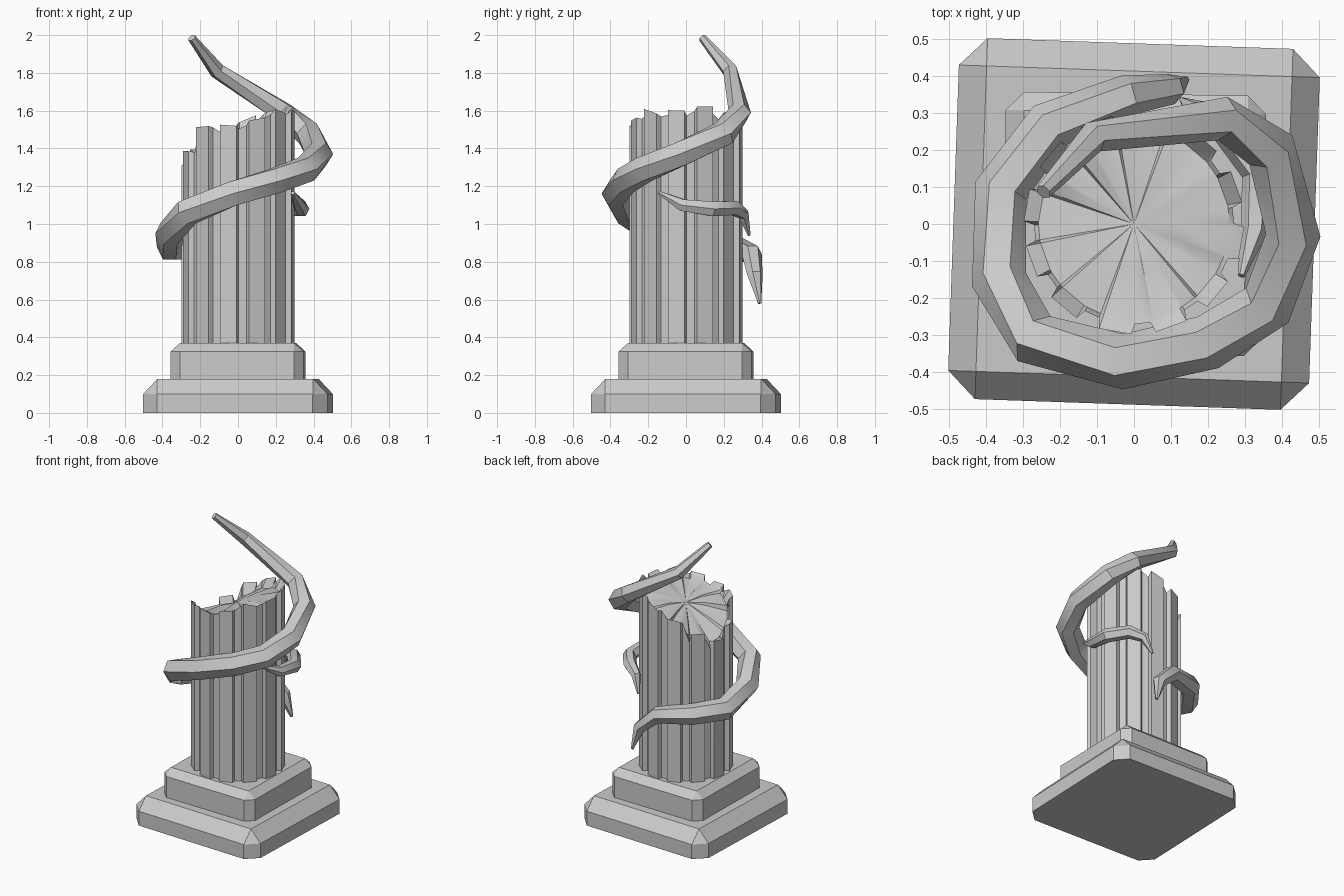
import bpy, bmesh, math, random
from mathutils import Vector

if "Cube" in bpy.data.objects:
    bpy.data.objects.remove(bpy.data.objects["Cube"])

random.seed(4)


def finish(name, bm, smooth=False):
    bmesh.ops.recalc_face_normals(bm, faces=bm.faces)
    me = bpy.data.meshes.new(name)
    bm.to_mesh(me)
    bm.free()
    ob = bpy.data.objects.new(name, me)
    bpy.context.collection.objects.link(ob)
    if smooth:
        bpy.ops.object.select_all(action='DESELECT')
        ob.select_set(True)
        bpy.context.view_layer.objects.active = ob
        bpy.ops.object.shade_smooth_by_angle(angle=math.radians(35))
    return ob


def bridge(bm, a, b):
    n = len(a)
    return [bm.faces.new((a[i], a[(i + 1) % n], b[(i + 1) % n], b[i])) for i in range(n)]


def plinth(name, half, cut, z0, z1, z2, turn):
    """Square block with chamfered corners and a chamfered top edge."""
    bm = bmesh.new()
    c, s = math.cos(turn), math.sin(turn)
    inner = half - cut

    def v(x, y, z):
        return bm.verts.new((x * c - y * s, x * s + y * c, z))
    octo = [(half, -inner), (half, inner), (inner, half), (-inner, half),
            (-half, inner), (-half, -inner), (-inner, -half), (inner, -half)]
    low = [v(x, y, z0) for x, y in octo]
    mid = [v(x, y, z1) for x, y in octo]
    top = [v(x * inner, y * inner, z2) for x, y in ((1, 1), (-1, 1), (-1, -1), (1, -1))]
    bridge(bm, low, mid)
    bm.faces.new(low)
    bm.faces.new(top)
    for i in range(4):
        a, b, d = mid[2 * i + 1], mid[(2 * i + 2) % 8], mid[(2 * i + 3) % 8]
        bm.faces.new((a, b, top[i]))
        bm.faces.new((b, d, top[(i + 1) % 4], top[i]))
    return finish(name, bm)


def vine(name, pts):
    """Six-sided tapering tube; each point is x, y, z, radius."""
    bm = bmesh.new()
    pos = [Vector(p[:3]) for p in pts]
    rings = []
    for i, p in enumerate(pos):
        d0 = (p - pos[max(i - 1, 0)]).normalized()
        d1 = (pos[min(i + 1, len(pos) - 1)] - p).normalized()
        t = (d0 + d1).normalized()
        side = t.cross(Vector((0, 0, 1))).normalized()
        up = side.cross(t)
        rings.append([bm.verts.new(p + pts[i][3] * (
            side * math.cos(k * math.pi / 3) + up * math.sin(k * math.pi / 3))) for k in range(6)])
    for a, b in zip(rings, rings[1:]):
        bridge(bm, a, b)
    bm.faces.new(rings[0])
    bm.faces.new(rings[-1])
    return finish(name, bm, True)


# Stepped base
plinth("lower_plinth", 0.488, 0.075, 0, 0.10, 0.18, math.radians(-2))
plinth("upper_plinth", 0.352, 0.05, 0.17, 0.325, 0.37, math.radians(-1))

# Broken fluted shaft: twelve ridges with a jagged rim around a smooth hollow
heights = [1.54, 1.57, 1.60, 1.62, 1.61, 1.60, 1.56, 1.50, 1.38, 1.31, 1.39, 1.53]
bm = bmesh.new()
foot, rim, lip, mid = [], [], [], []
for i, h in enumerate(heights):
    prev, nxt, after = heights[i - 1], heights[(i + 1) % 12], heights[(i + 2) % 12]
    even, even_next = (prev + 2 * h + nxt) / 4, (h + 2 * nxt + after) / 4
    for off, r, dz in ((-8.5, 0.298, 0), (8.5, 0.298, 0), (10.5, 0.27, -0.03), (19.5, 0.27, -0.03)):
        a = math.radians(-100 + 30 * i + off)
        base = h if off < 15 else nxt
        z = base + dz + random.uniform(-0.025, 0.02)
        ca, sa = math.cos(a), math.sin(a)
        foot.append(bm.verts.new((r * ca, r * sa, 0.36)))
        rim.append(bm.verts.new((r * ca, r * sa, z)))
        blend = even + (even_next - even) * max(0, off) / 30
        lip.append(bm.verts.new((0.258 * ca, 0.258 * sa, blend - 0.05)))
        mid.append(bm.verts.new((0.13 * ca, 0.13 * sa, blend * 0.55 + 0.65)))
bridge(bm, foot, rim)
bridge(bm, rim, lip)
bm.faces.new(foot)
centre = bm.verts.new((0, 0, 1.485))
bridge(bm, lip, mid)
for k in range(48):
    bm.faces.new((mid[k], mid[(k + 1) % 48], centre))
finish("broken_column", bm, True)

# Long vine spiralling up and curling over the top
vine("main_vine", [
    (0.14, 0.39, 0.58, 0.010), (0.10, 0.365, 0.73, 0.042), (-0.02, 0.348, 0.84, 0.055),
    (-0.23, 0.265, 0.87, 0.068), (-0.36, 0.09, 0.875, 0.073), (-0.365, -0.15, 0.95, 0.075),
    (-0.27, -0.31, 1.06, 0.075), (-0.03, -0.372, 1.16, 0.075), (0.20, -0.32, 1.23, 0.075),
    (0.36, -0.22, 1.29, 0.074), (0.43, -0.03, 1.37, 0.074), (0.37, 0.20, 1.48, 0.070),
    (0.24, 0.285, 1.59, 0.060), (-0.11, 0.235, 1.81, 0.043), (-0.245, 0.087, 1.985, 0.022)])

# Short vine on the right and back
vine("small_vine", [
    (0.29, -0.14, 1.165, 0.010), (0.325, -0.02, 1.10, 0.036), (0.335, 0.14, 1.08, 0.045),
    (0.25, 0.255, 1.085, 0.043), (0.17, 0.305, 1.05, 0.032), (0.13, 0.335, 0.94, 0.008)])
